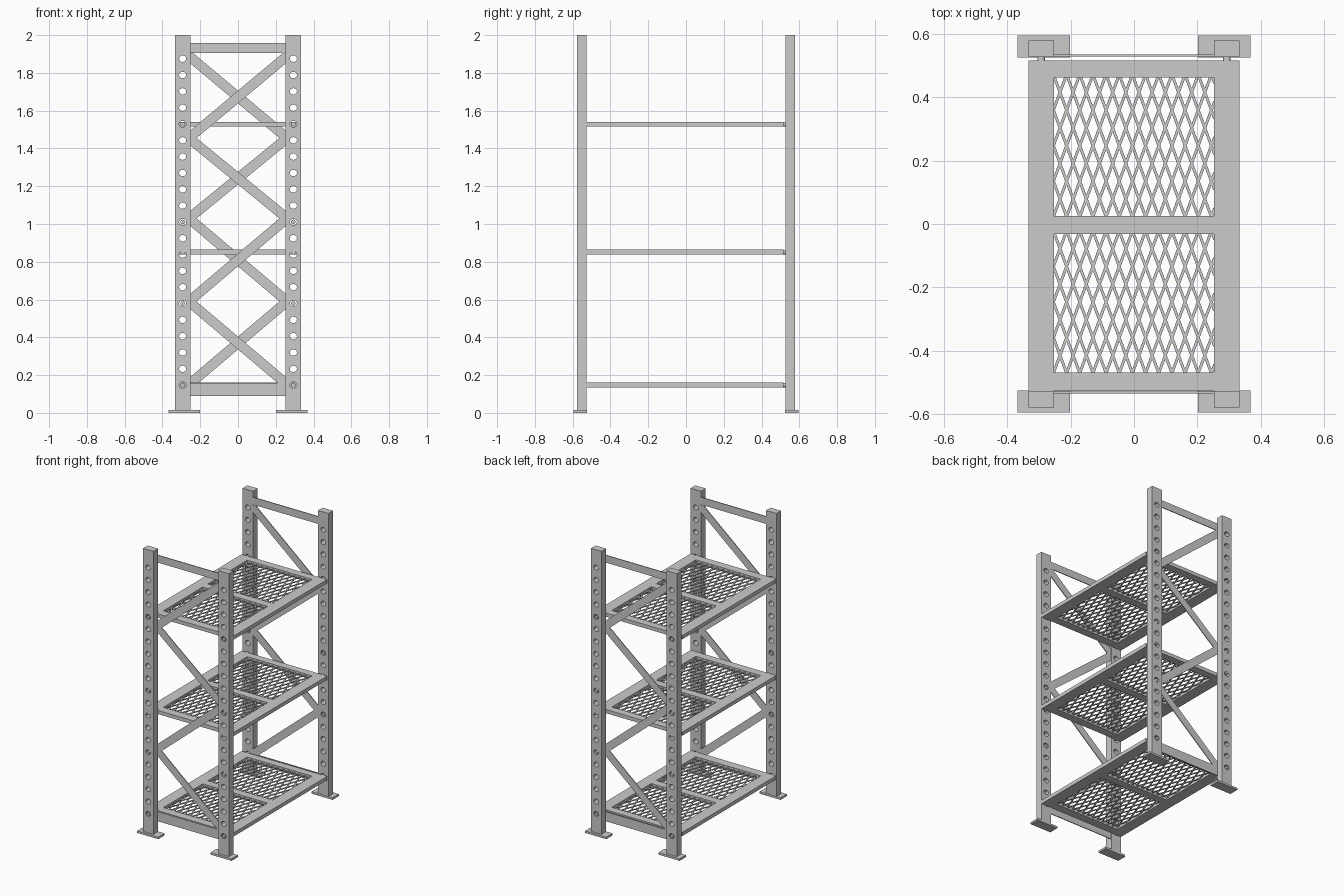
import bpy, bmesh, math
from mathutils import Matrix, Vector

if "Cube" in bpy.data.objects:
    bpy.data.objects.remove(bpy.data.objects["Cube"])

def finish(name, bm):
    me = bpy.data.meshes.new(name)
    bm.to_mesh(me)
    bm.free()
    ob = bpy.data.objects.new(name, me)
    bpy.context.collection.objects.link(ob)
    return ob

def box(bm, x0, x1, y0, y1, z0, z1):
    m = Matrix.Translation(((x0 + x1) / 2, (y0 + y1) / 2, (z0 + z1) / 2)) @ \
        Matrix.Diagonal((abs(x1 - x0), abs(y1 - y0), abs(z1 - z0), 1))
    bmesh.ops.create_cube(bm, size=1, matrix=m)

def rod(bm, x, y0, y1, z, rx, rz, seg=16):
    m = Matrix.Translation((x, (y0 + y1) / 2, z)) @ Matrix.Diagonal((rx, 1, rz, 1)) @ \
        Matrix.Rotation(math.pi / 2, 4, 'X')
    bmesh.ops.create_cone(bm, cap_ends=True, segments=seg, radius1=1, radius2=1,
                          depth=abs(y1 - y0), matrix=m)

def strip(bm, a, b, width, thick, normal):
    # flat bar from a to b, lying in the plane with the given normal
    a, b, n = Vector(a), Vector(b), Vector(normal)
    d = (b - a).normalized()
    w = n.cross(d)
    m = Matrix((d, w, n)).transposed().to_4x4()
    m = Matrix.Translation((a + b) / 2) @ m @ Matrix.Diagonal(((b - a).length, width, thick, 1))
    bmesh.ops.create_cube(bm, size=1, matrix=m)

PX = 0.293                                     # post centre line
HOLES = [0.147 + 0.0864 * i for i in range(21)]
NODES = [0.15, 0.59, 1.03, 1.455, 1.89]        # brace joints
SHELVES = [0.147, 0.851, 1.528]

# Hole cutter for all posts
bm = bmesh.new()
for x in (-PX, PX):
    for z in HOLES:
        rod(bm, x, -0.7, 0.7, z, 0.019, 0.017)
cutter = finish("hole_cutter", bm)
cutter.hide_render = True
cutter.hide_viewport = True
cutter.display_type = 'WIRE'

for sy, end in ((-1, "front"), (1, "back")):
    # Upright posts with foot plates
    for sx, side in ((-1, "left"), (1, "right")):
        bm = bmesh.new()
        box(bm, sx * 0.252, sx * 0.333, sy * 0.527, sy * 0.578, 0.01, 2)
        post = finish(f"{end}_{side}_post", bm)
        mod = post.modifiers.new("holes", 'BOOLEAN')
        mod.operation = 'DIFFERENCE'
        mod.solver = 'EXACT'
        mod.object = cutter

        bm = bmesh.new()
        box(bm, sx * 0.202, sx * 0.367, sy * 0.525, sy * 0.595, 0, 0.014)
        finish(f"{end}_{side}_foot_plate", bm)

        # Brace bolts seen inside the holes
        bm = bmesh.new()
        for i in (5, 10):
            rod(bm, sx * PX, sy * 0.529, sy * 0.572, HOLES[i], 0.012, 0.012)
        finish(f"{end}_{side}_brace_bolts", bm)

    # Top and bottom rails of the end frame
    for name, z0, z1 in (("bottom", 0.09, 0.157), ("top", 1.905, 1.957)):
        bm = bmesh.new()
        box(bm, -0.258, 0.258, sy * 0.528, sy * 0.534, z0, z1)
        finish(f"{end}_{name}_rail", bm)

    # Zigzag braces, mirrored between front and back
    bm = bmesh.new()
    for i in range(4):
        s = -sy if i % 2 == 0 else sy
        strip(bm, (s * 0.26, sy * 0.531, NODES[i]), (-s * 0.26, sy * 0.531, NODES[i + 1]),
              0.052, 0.006, (0, 1, 0))
    finish(f"{end}_zigzag_braces", bm)

def mesh_panel(bm, x0, x1, y0, y1, z):
    # two layers of parallel slanted strips clipped to the opening
    pitch, run = 0.0415, 0.112
    slope = pitch / run                        # x travelled per unit of y
    h = y1 - y0
    n = int(h * slope / pitch) + 2
    cols = round((x1 - x0) / pitch)
    for s, dz in ((1, 0.0015), (-1, -0.0015)):
        for i in range(-n, cols + n + 1):
            xa = x0 + i * pitch
            ta, tb = sorted((s * (x0 - xa) / slope, s * (x1 - xa) / slope))
            ta, tb = max(ta, 0), min(tb, h)
            if tb - ta > 0.01:
                strip(bm, (xa + s * slope * ta, y0 + ta, z + dz),
                      (xa + s * slope * tb, y0 + tb, z + dz), 0.009, 0.005, (0, 0, 1))

for k, z in enumerate(SHELVES):
    name = ("lower", "middle", "upper")[k]
    z0, z1 = z - 0.013, z + 0.013
    # Shelf frame: two long sides and three cross members
    bm = bmesh.new()
    for s in (-1, 1):
        box(bm, s * 0.252, s * 0.332, -0.526, 0.515, z0, z1)
    for y0, y1 in ((-0.526, -0.468), (-0.031, 0.025), (0.462, 0.515)):
        box(bm, -0.252, 0.252, y0, y1, z0, z1)
    finish(f"{name}_shelf_frame", bm)

    # Expanded metal panels
    bm = bmesh.new()
    mesh_panel(bm, -0.254, 0.254, -0.470, -0.029, z)
    mesh_panel(bm, -0.254, 0.254, 0.023, 0.464, z)
    finish(f"{name}_shelf_mesh", bm)

    # Pegs joining the shelf to the posts
    bm = bmesh.new()
    for x in (-PX, PX):
        rod(bm, x, 0.50, 0.576, z, 0.012, 0.012)
        rod(bm, x, -0.576, -0.51, z, 0.012, 0.012)
    finish(f"{name}_shelf_pegs", bm)
